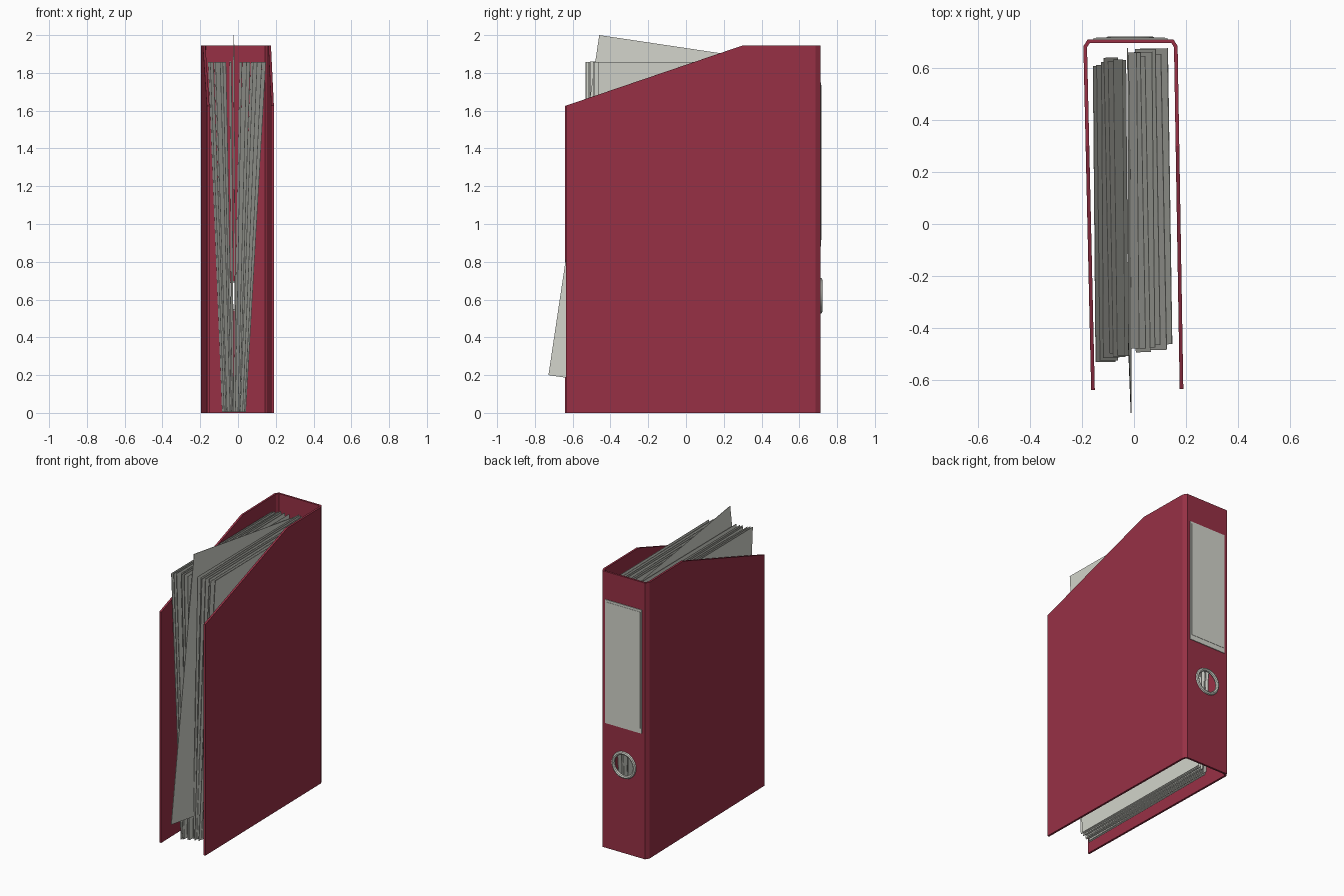
import bpy, bmesh, math, random
from mathutils import Vector

random.seed(4)
cube = bpy.data.objects.get("Cube")
if cube:
    bpy.data.objects.remove(cube, do_unlink=True)


def material(name, rgb):
    mat = bpy.data.materials.new(name)
    mat.use_nodes = True
    mat.diffuse_color = (*rgb, 1)
    mat.node_tree.nodes["Principled BSDF"].inputs["Base Color"].default_value = (*rgb, 1)
    return mat


RED = material("burgundy card", (0.31, 0.03, 0.06))
PAPER = material("off white paper", (0.65, 0.66, 0.60))


def box(name, size, loc, rot=(0, 0, 0), mat=PAPER):
    bpy.ops.mesh.primitive_cube_add(size=1, location=loc, rotation=rot)
    ob = bpy.context.object
    ob.name = name
    ob.scale = size
    ob.data.materials.append(mat)
    return ob


# Cover: bent ribbon with sloping tops, thickened inwards
HEIGHT = 1.945
plan = [(-0.165, -0.64), (-0.195, 0.685), (-0.178, 0.711),
        (0.152, 0.711), (0.168, 0.685), (0.19, -0.635)]
bm = bmesh.new()
low = [bm.verts.new((x, y, 0)) for x, y in plan]
high = [bm.verts.new((x, y, HEIGHT)) for x, y in plan]
for i in range(len(plan) - 1):
    bm.faces.new((low[i], high[i], high[i + 1], low[i + 1]))
slope = Vector((0, -(HEIGHT - 1.625), 0.94))
bmesh.ops.bisect_plane(bm, geom=bm.verts[:] + bm.edges[:] + bm.faces[:],
                       plane_co=(0, 0.30, HEIGHT), plane_no=slope.normalized(),
                       clear_outer=True)
mesh = bpy.data.meshes.new("cover")
bm.to_mesh(mesh)
bm.free()
cover = bpy.data.objects.new("cover", mesh)
bpy.context.collection.objects.link(cover)
mesh.materials.append(RED)
solid = cover.modifiers.new("thickness", 'SOLIDIFY')
solid.thickness = 0.014
solid.offset = -1
solid.use_even_offset = True

# Finger hole through the spine
HOLE = (-0.015, 0.711, 0.62)
bpy.ops.mesh.primitive_cylinder_add(vertices=32, radius=0.08, depth=0.2,
                                    location=HOLE, rotation=(math.pi / 2, 0, 0))
cutter = bpy.context.object
cutter.name = "finger_hole_cutter"
cutter.data.materials.append(RED)
cutter.hide_render = True
cutter.display_type = 'WIRE'
cut = cover.modifiers.new("finger_hole", 'BOOLEAN')
cut.object = cutter
cut.operation = 'DIFFERENCE'
cut.solver = 'EXACT'
bpy.context.view_layer.objects.active = cover
for mod in ("thickness", "finger_hole"):
    bpy.ops.object.modifier_apply(modifier=mod)
bpy.data.objects.remove(cutter, do_unlink=True)

# Ring lining the finger hole
bpy.ops.mesh.primitive_torus_add(major_segments=32, minor_segments=8,
                                 major_radius=0.083, minor_radius=0.012,
                                 location=HOLE, rotation=(math.pi / 2, 0, 0))
ring = bpy.context.object
ring.name = "finger_ring"
ring.data.materials.append(PAPER)
bpy.ops.object.shade_smooth_by_angle()

# Spine label: pocket with a card in it
box("label_pocket", (0.285, 0.006, 0.87), (-0.013, 0.713, 1.315))
box("label_card", (0.265, 0.004, 0.82), (-0.013, 0.716, 1.325))

# Sheets fanning out from a narrow foot
SHEET_H, SHEET_D, THICK = 1.855, 1.14, 0.003
tops = [-0.152, -0.138, -0.122, -0.105, -0.09, -0.072, -0.04,
        0.015, 0.035, 0.053, 0.075, 0.092, 0.115, 0.138]
for i, top in enumerate(tops):
    foot = -0.078 + 0.11 * i / (len(tops) - 1)
    lean = math.atan2(top - foot, SHEET_H)
    yaw = math.radians(random.uniform(0.3, 1.2))
    y = 0.05 + 0.055 * i / len(tops) + random.uniform(-0.015, 0.015)
    box(f"sheet_{i + 1}", (THICK, SHEET_D, SHEET_H),
        ((foot + top) / 2, y, SHEET_H / 2 + 0.004), (0, lean, yaw))

# One loose sheet slipping out of the front
box("loose_sheet", (THICK, 1.15, 1.82), (-0.018, -0.025, 1.015),
    (math.radians(-8.5), math.radians(-0.3), math.radians(0.2)))
